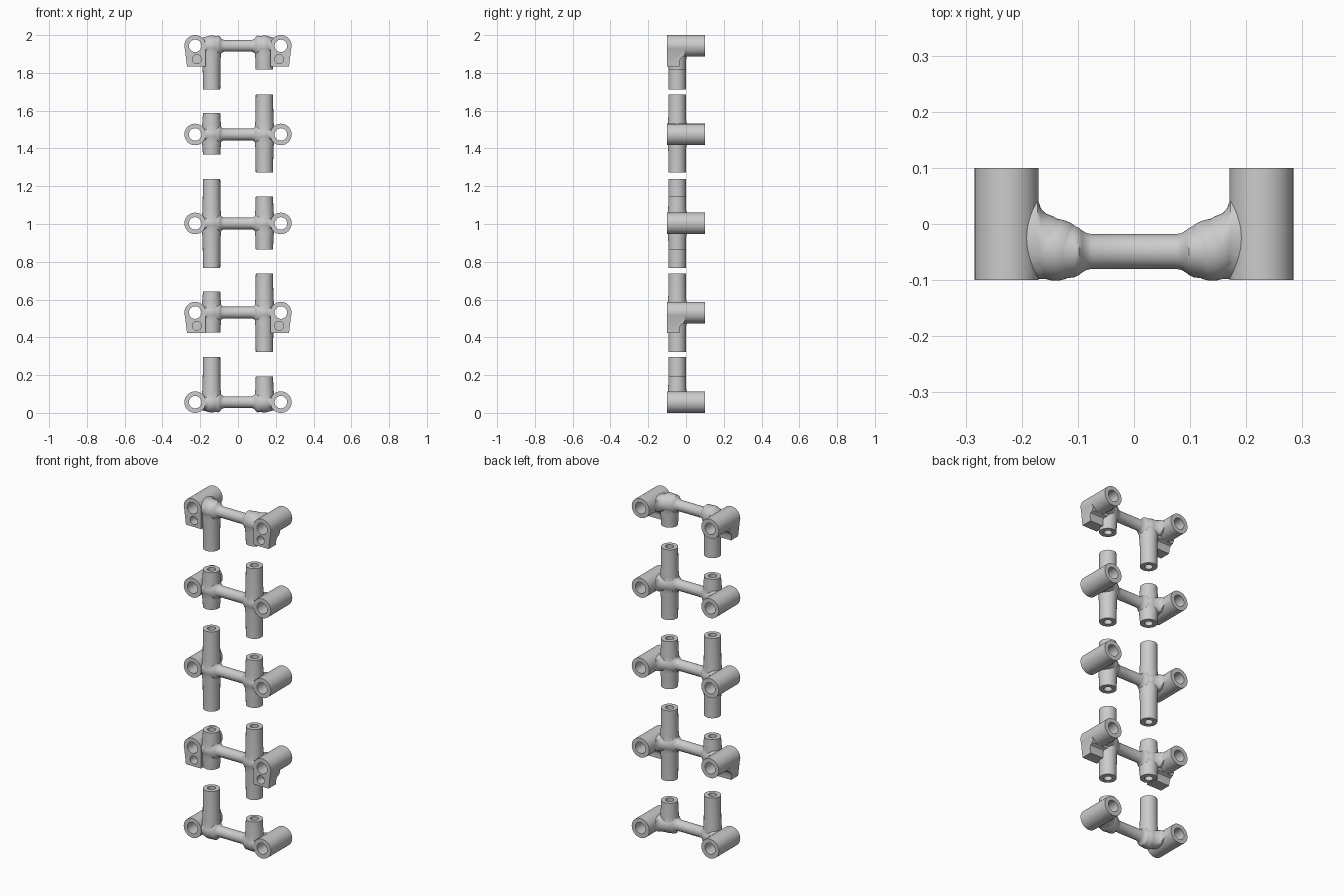
import bpy, bmesh, math
from mathutils import Vector

if "Cube" in bpy.data.objects:
    bpy.data.objects.remove(bpy.data.objects["Cube"])

SEG = 40
HUB_X, HUB_Y, TUBE_X = 0.14, -0.047, 0.227
TUBE_R, PIN_R = 0.057, 0.046


def make(name, bm):
    bmesh.ops.recalc_face_normals(bm, faces=bm.faces[:])
    me = bpy.data.meshes.new(name)
    bm.to_mesh(me)
    bm.free()
    ob = bpy.data.objects.new(name, me)
    bpy.context.scene.collection.objects.link(ob)
    return ob


def loft(name, axis, sections):
    """Closed solid through ellipses (t, centre_u, centre_v, radius_u, radius_v)."""
    bm = bmesh.new()
    rings = []
    for t, cu, cv, ru, rv in sections:
        ring = []
        for i in range(SEG):
            a = 2 * math.pi * i / SEG
            u, v = cu + ru * math.cos(a), cv + rv * math.sin(a)
            p = {'x': (t, u, v), 'y': (u, t, v), 'z': (u, v, t)}[axis]
            ring.append(bm.verts.new(p))
        rings.append(ring)
    for a, b in zip(rings, rings[1:]):
        for i in range(SEG):
            j = (i + 1) % SEG
            bm.faces.new((a[i], a[j], b[j], b[i]))
    bm.faces.new(rings[0])
    bm.faces.new(rings[-1])
    return make(name, bm)


def rod(name, axis, a, b, cu, cv, r):
    return loft(name, axis, [(a, cu, cv, r, r), (b, cu, cv, r, r)])


def ball(z, s):
    bm = bmesh.new()
    bmesh.ops.create_uvsphere(bm, u_segments=SEG, v_segments=24, radius=0.055)
    bmesh.ops.translate(bm, verts=bm.verts[:], vec=Vector((s * HUB_X, HUB_Y + 0.001, z)))
    return make("hub_ball", bm)


def lug(z, s):
    """Tapered block hanging under a cross tube."""
    prof = [(-.1, -.108), (-.034, -.108), (-.034, -.078), (-.027, -.064),
            (-.012, -.056), (-.004, -.04), (-.02, 0), (-.1, 0)]
    bm = bmesh.new()
    inner = [bm.verts.new((s * 0.172, y, z + h)) for y, h in prof]
    outer = [bm.verts.new((s * (0.283 + 0.12 * h), y, z + h)) for y, h in prof]
    bm.faces.new(inner)
    bm.faces.new(outer)
    n = len(prof)
    for i in range(n):
        j = (i + 1) % n
        bm.faces.new((inner[i], inner[j], outer[j], outer[i]))
    return make("lug", bm)


def combine(base, others, op):
    for o in others:
        m = base.modifiers.new("join", 'BOOLEAN')
        m.operation, m.solver, m.object = op, 'EXACT', o
        o.hide_render = True
    dg = bpy.context.evaluated_depsgraph_get()
    me = bpy.data.meshes.new_from_object(base.evaluated_get(dg))
    base.modifiers.clear()
    base.data = me
    for o in others:
        bpy.data.objects.remove(o)


def connector(name, zc, left, right, with_lug):
    # tie bar flaring into both hubs
    half = [(.075, .031, .031), (.085, .033, .036), (.092, .037, .044),
            (.098, .042, .052), (.106, .046, .054), (.14, .05, .05)]
    secs = [(-x, HUB_Y - .002, zc, ry, rz) for x, ry, rz in reversed(half)]
    secs += [(x, HUB_Y - .002, zc, ry, rz) for x, ry, rz in half]
    body = loft(name, 'x', secs)
    solids, cuts = [], []
    for s, (lo, hi) in ((-1, left), (1, right)):
        hx = s * HUB_X
        solids.append(ball(zc, s))
        # cross tube and its filleted neck
        solids.append(rod("cross_tube", 'y', -.1, .1, s * TUBE_X, zc, TUBE_R))
        neck = [(.13, -.098, .006, .052), (.145, -.098, .014, .052), (.158, -.098, .019, .051),
                (.166, -.098, .028, .05), (.172, -.098, .045, .047), (.2, -.098, .05, .043)]
        solids.append(loft("neck", 'x', [(s * x, (a + b) / 2, zc, (b - a) / 2, rz)
                                         for x, a, b, rz in neck]))
        cuts.append(rod("bore", 'y', -.2, .2, s * TUBE_X, zc, 0.033))
        # upright sockets, slightly thicker by the hub
        for end, d in ((lo, -1), (hi, 1)):
            if end is None:
                continue
            prof = [(zc, .05), (zc + d * .05, .05), (zc + d * .085, PIN_R + .001), (end, PIN_R)]
            solids.append(loft("socket", 'z', [(t, hx, HUB_Y, r, r) for t, r in prof]))
            cuts.append(rod("socket_hole", 'z', end + d * .02, end - d * .09, hx, HUB_Y, 0.022))
        # lug with blind hole
        if with_lug:
            solids.append(lug(zc, s))
            cuts.append(rod("lug_hole", 'y', -.15, -.05, s * .218, zc - .07, 0.024))
    combine(body, solids, 'UNION')
    combine(body, cuts, 'DIFFERENCE')
    bpy.ops.object.select_all(action='DESELECT')
    body.select_set(True)
    bpy.context.view_layer.objects.active = body
    bpy.ops.object.shade_smooth_by_angle(angle=math.radians(35))


# five stacked connectors: centre height, left span, right span, lugs
connector("bottom_connector", .057, (None, .297), (None, .192), False)
connector("lower_connector", .531, (.425, .642), (.322, .737), True)
connector("middle_connector", 1.003, (.768, 1.238), (.865, 1.145), False)
connector("upper_connector", 1.474, (1.368, 1.587), (1.272, 1.686), False)
connector("top_connector", 1.943, (1.712, None), (1.817, None), True)
